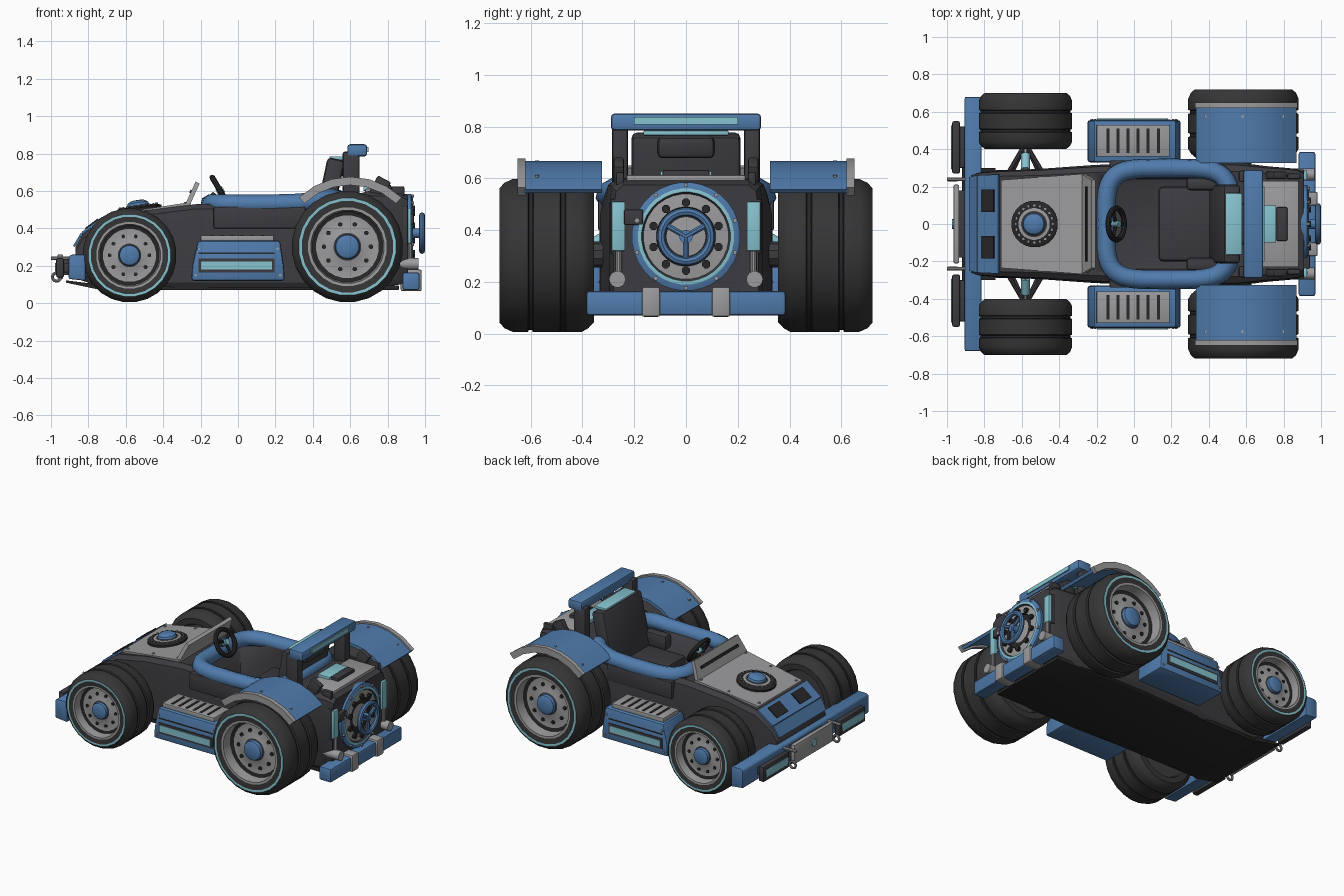
import bpy, bmesh, math
from mathutils import Vector, Matrix

if "Cube" in bpy.data.objects:
    bpy.data.objects.remove(bpy.data.objects["Cube"])

COLORS = {"dark": (.046, .044, .051), "tyre": (.036, .036, .038), "black": (.02, .02, .022),
          "blue": (.08, .2, .415), "cyan": (.24, .55, .63), "grey": (.33, .33, .34)}
MATS = {}
for key, rgb in COLORS.items():
    m = bpy.data.materials.new(key + " paint")
    m.use_nodes = True
    m.diffuse_color = (*rgb, 1)
    bsdf = next(n for n in m.node_tree.nodes if n.type == 'BSDF_PRINCIPLED')
    bsdf.inputs["Base Color"].default_value = (*rgb, 1)
    bsdf.inputs["Roughness"].default_value = .7
    MATS[key] = m


def finish(name, bm, mats, angle=32):
    bmesh.ops.recalc_face_normals(bm, faces=bm.faces)
    for f in bm.faces:
        f.smooth = True
    for e in bm.edges:
        e.smooth = len(e.link_faces) == 2 and e.calc_face_angle() < math.radians(angle)
    me = bpy.data.meshes.new(name)
    bm.to_mesh(me)
    bm.free()
    for key in mats:
        me.materials.append(MATS[key])
    ob = bpy.data.objects.new(name, me)
    bpy.context.collection.objects.link(ob)
    return ob


def round_edges(bm, width):
    if width:
        bmesh.ops.bevel(bm, geom=bm.edges[:], offset=width, segments=2, profile=.5, affect='EDGES')


def box(name, x, y, z, mat, bevel=.008, tilt=0):
    """Box from (min, max) pairs, optionally tilted about y."""
    lo, hi = Vector((x[0], y[0], z[0])), Vector((x[1], y[1], z[1]))
    bm = bmesh.new()
    bmesh.ops.create_cube(bm, size=1)
    bmesh.ops.scale(bm, vec=hi - lo, verts=bm.verts)
    round_edges(bm, bevel)
    bm.transform(Matrix.Translation((lo + hi) / 2) @ Matrix.Rotation(math.radians(tilt), 4, 'Y'))
    return finish(name, bm, [mat])


def prism(name, pts, y0, y1, mat, bevel=0):
    """Profile in x and z, extruded along y."""
    bm = bmesh.new()
    face = bm.faces.new([bm.verts.new((x, y0, z)) for x, z in pts])
    ext = bmesh.ops.extrude_face_region(bm, geom=[face])
    bmesh.ops.translate(bm, vec=(0, y1 - y0, 0), verts=[v for v in ext["geom"] if isinstance(v, bmesh.types.BMVert)])
    bmesh.ops.recalc_face_normals(bm, faces=bm.faces)
    round_edges(bm, bevel)
    return finish(name, bm, [mat])


def plate(name, a, b, mat, thick=.014):
    """Symmetric sloping plate; a and b are (x, half width, z) of its two ends."""
    n = Vector((a[2] - b[2], 0, b[0] - a[0])).normalized()
    quad = [Vector(p) for p in ((a[0], -a[1], a[2]), (b[0], -b[1], b[2]), (b[0], b[1], b[2]), (a[0], a[1], a[2]))]
    bm = bmesh.new()
    low, top = ([bm.verts.new(p + n * h) for p in quad] for h in (0, thick))
    bm.faces.new(low)
    bm.faces.new(top)
    for i in range(4):
        j = (i + 1) % 4
        bm.faces.new((low[i], low[j], top[j], top[i]))
    return finish(name, bm, [mat])


def lathe(name, origin, axis, profile, seg=24, closed=False):
    """Turn (radius, height, colour) points around an axis."""
    keys = list(dict.fromkeys(p[2] for p in profile))
    bm = bmesh.new()
    turn = [2 * math.pi * (i + .5) / seg for i in range(seg)]
    rings = [[bm.verts.new((r * math.cos(t), r * math.sin(t), h)) for t in turn] for r, h, _ in profile]
    for k in range(len(profile) - (0 if closed else 1)):
        a, b = rings[k], rings[(k + 1) % len(rings)]
        for i in range(seg):
            j = (i + 1) % seg
            bm.faces.new((a[i], a[j], b[j], b[i])).material_index = keys.index(profile[k][2])
    if not closed:
        for ring, p in ((rings[0], profile[0]), (rings[-1], profile[-1])):
            bm.faces.new(ring).material_index = keys.index(p[2])
    rot = Vector((0, 0, 1)).rotation_difference(Vector(axis)).to_matrix().to_4x4()
    bm.transform(Matrix.Translation(origin) @ rot)
    return finish(name, bm, keys)


def rod(name, p, q, r, mat, seg=10):
    d = Vector(q) - Vector(p)
    return lathe(name, p, d.normalized(), [(r, 0, mat), (r, d.length, mat)], seg)


def torus(name, origin, axis, R, r, mat, seg=28):
    ring = [2 * math.pi * i / 8 for i in range(8)]
    return lathe(name, origin, axis, [(R + r * math.cos(t), r * math.sin(t), mat) for t in ring], seg, True)


# Body shell lofted along its length: x, half width, bottom, top, half width of top
STATIONS = [(-.87, .26, .16, .3, .24), (-.83, .275, .12, .37, .25), (-.72, .285, .08, .45, .255),
            (-.5, .295, .08, .495, .26), (-.22, .315, .08, .53, .275), (.2, .335, .08, .53, .29),
            (.55, .33, .08, .56, .28), (.7, .31, .08, .6, .27), (.87, .295, .1, .595, .26), (.91, .28, .12, .575, .24)]
bm = bmesh.new()
loops = []
for x, w, zb, zt, tw in STATIONS:
    half = [(w - .02, zb), (w, zb + .03), (w, zt - .09), ((w + tw) / 2 + .01, zt - .025), (tw, zt)]
    loops.append([bm.verts.new((x, y, z)) for y, z in half + [(-y, z) for y, z in reversed(half)]])
for a, b in zip(loops, loops[1:]):
    for i in range(10):
        bm.faces.new((a[i], a[(i + 1) % 10], b[(i + 1) % 10], b[i]))
bm.faces.new(loops[0])
bm.faces.new(loops[-1])
body = finish("body_shell", bm, ["dark"])

# Cockpit opening
cutter = box("cockpit_cutter", (-.16, .52), (-.25, .25), (.24, .9), "dark", .03)
mod = body.modifiers.new("cockpit", 'BOOLEAN')
mod.object, mod.operation, mod.solver = cutter, 'DIFFERENCE', 'EXACT'
bpy.context.view_layer.update()
cut = bpy.data.meshes.new_from_object(body.evaluated_get(bpy.context.evaluated_depsgraph_get()))
body.modifiers.clear()
body.data = cut
bpy.data.objects.remove(cutter)
box("underfloor", (-.74, .86), (-.29, .29), (.07, .095), "black", .005)
prism("splitter", [(-.92, .122), (-.92, .11), (-.74, .072), (-.74, .1)], -.3, .3, "black")

# Padded cockpit rim
curve = bpy.data.curves.new("rim_path", 'CURVE')
curve.dimensions, curve.bevel_depth, curve.bevel_resolution = '3D', .052, 2
sp = curve.splines.new('POLY')
sp.points.add(39)
sp.use_cyclic_u = True
for i, p in enumerate(sp.points):
    c, s = math.cos(i * math.pi / 20), math.sin(i * math.pi / 20)
    x = .185 + .335 * math.copysign(abs(c) ** .45, c)
    p.co = (x, .298 * math.copysign(abs(s) ** .45, s), .53 + max(0, x - .3) * .15, 1)
tmp = bpy.data.objects.new("rim_tmp", curve)
bpy.context.collection.objects.link(tmp)
bpy.context.view_layer.update()
bm = bmesh.new()
bm.from_mesh(bpy.data.meshes.new_from_object(tmp.evaluated_get(bpy.context.evaluated_depsgraph_get())))
bpy.data.objects.remove(tmp)
finish("cockpit_rim", bm, ["blue"], 60)

# Hood, nose panels and filler cap
plate("hood_panel", (-.71, .235, .456), (-.25, .27, .527), "grey")
plate("nose_panel", (-.83, .26, .37), (-.72, .265, .452), "blue", .012)
plate("nose_lip", (-.872, .25, .3), (-.83, .26, .37), "blue", .012)
for s in (1, -1):
    box("nose_vent", (-.822, -.737), (s * .125 - .06, s * .125 + .06), (.414, .429), "black", 0, -37)
lathe("filler_cap", (-.53, 0, .49), (-.14, 0, 1),
      [(.125, 0, "black"), (.125, .02, "black"), (.105, .028, "black"), (.085, .03, "grey"), (.07, .03, "dark"),
       (.06, .035, "blue"), (.055, .048, "blue"), (.035, .06, "blue"), (.015, .062, "blue")])
for i in range(20):
    t = i * math.pi / 10
    x, y = -.53 + .1 * math.cos(t), .1 * math.sin(t)
    rod("cap_tooth", (x, y, .49), (x - .003, y, .525 + .14 * (x + .53)), .007, "grey", 6)

# Windscreen and steering
plate("windscreen", (-.255, .265, .53), (-.205, .235, .64), "grey", .024)
box("windscreen_slot", (-.258, -.248), (-.2, .2), (.588, .606), "black", 0, 25)
AX = Vector((.85, 0, .5)).normalized()
hub = Vector((-.095, 0, .6))
torus("steering_wheel", hub, AX, .085, .015, "black", 20)
rod("steering_column", hub - AX * .03, (-.2, 0, .5), .018, "dark")
rod("steering_hub", hub - AX * .02, hub + AX * .02, .02, "cyan")
for t in (0, 2.09, 4.19):
    d = Vector((-.5, 0, .85)) * -math.cos(t) + Vector((0, 1, 0)) * math.sin(t)
    rod("steering_spoke", hub, hub + d * .085, .01, "black", 6)

# Seat, armrests, headrest and roll bar
box("seat_cushion", (.13, .46), (-.2, .2), (.3, .43), "dark", .025)
box("seat_back", (.435, .53), (-.21, .21), (.36, .775), "dark", .02, 12)
box("headrest", (.52, .6), (-.11, .11), (.68, .765), "dark", .02, 8)
box("headrest_cap", (.488, .578), (-.165, .165), (.765, .785), "cyan", .006)
for s in (1, -1):
    box("armrest", (.28, .45), sorted((s * .18, s * .25)), (.42, .52), "dark", .02)
    box("roll_post", (.56, .65), sorted((s * .225, s * .285)), (.53, .81), "dark", .01)
box("roll_bar", (.585, .69), (-.29, .29), (.785, .85), "blue", .014)
box("roll_bar_strip", (.688, .697), (-.2, .2), (.808, .836), "cyan", 0)

# Engine deck
box("deck_panel", (.68, .88), (-.23, .23), (.59, .612), "grey", .004)
box("deck_lamp", (.67, .76), (-.1, .1), (.6, .628), "cyan", .005)
box("deck_box", (.762, .82), (-.09, .09), (.6, .632), "dark", .006)
for s in (1, -1):
    box("deck_rail", (.72, .8), sorted((s * .24, s * .28)), (.57, .67), "dark", .008, 28)
    box("deck_stop", (.82, .89), sorted((s * .24, s * .27)), (.57, .625), "dark")

# Round rear cover with hand wheel
lathe("rear_cover", (.88, 0, .375), (1, 0, 0),
      [(.21, 0, "blue"), (.21, .045, "blue"), (.186, .055, "cyan"), (.172, .055, "dark"), (.165, .045, "grey"),
       (.115, .05, "black"), (.11, .035, "black"), (.075, .035, "grey"), (.02, .045, "grey")], 32)
torus("hand_wheel", (.984, 0, .375), (1, 0, 0), .096, .016, "blue")
rod("hand_wheel_hub", (.91, 0, .375), (.99, 0, .375), .026, "blue", 16)
for i in range(10):
    t = i * math.pi / 5
    y, z = math.sin(t), math.cos(t)
    rod("cover_bolt", (.92, y * .132, .375 + z * .132), (.945, y * .132, .375 + z * .132), .017, "black", 8)
    rod("cover_stud", (.92, y * .199, .375 + z * .199), (.94, y * .199, .375 + z * .199), .009, "grey", 6)
for i in range(3):
    t = math.pi / 3 + i * math.pi * 2 / 3
    rod("hand_wheel_spoke", (.98, 0, .375), (.98, .096 * math.sin(t), .375 + .096 * math.cos(t)), .012, "blue", 8)
box("rear_bracket", (.87, .94), (-.24, -.165), (.42, .48), "dark")
box("rear_bumper", (.88, .97), (-.385, .385), (.07, .165), "blue", .012)

# Front bumper
prism("front_bumper", [(-.905, .13), (-.905, .25), (-.89, .26), (-.815, .26), (-.815, .12)], -.68, .68, "blue", .008)
box("bumper_plate", (-.965, -.935), (-.21, .21), (.13, .26), "grey", .006)
box("plate_mount", (-.94, -.9), (-.18, .18), (.15, .235), "dark", .004)
rod("plate_stud", (-.95, 0, .2), (-.972, 0, .2), .026, "cyan")

# Paired parts on both sides
for s in (1, -1):
    def span(a, b):
        return sorted((s * a, s * b))
    box("rear_clamp", (.87, .982), span(.1, .17), (.065, .18), "grey")
    box("tail_frame", (.88, .908), span(.228, .292), (.31, .52), "dark", .005)
    box("tail_lamp", (.9, .925), span(.235, .287), (.32, .51), "cyan", .004)
    rod("exhaust", (.84, s * .265, .21), (.965, s * .265, .21), .032, "grey", 14)
    rod("exhaust_riser", (.92, s * .26, .21), (.92, s * .26, .32), .012, "grey")
    # Front lamps and tow hooks
    box("front_lamp_frame", (-.972, -.93), span(.27, .55), (.138, .242), "dark", .01)
    box("front_lamp_bracket", (-.94, -.9), span(.3, .52), (.165, .215), "dark", .004)
    box("front_lamp", (-.978, -.968), span(.292, .528), (.164, .216), "cyan", .004)
    rod("tow_pin", (-.9, s * .24, .24), (-1, s * .24, .24), .01, "grey", 8)
    torus("tow_hook", (-.97, s * .235, .14), (0, 1, 0), .022, .008, "grey", 14)
    # Side pods
    prism("side_pod", [(-.25, .12), (.25, .12), (.245, .2), (.225, .335), (-.215, .335), (-.245, .2)],
          s * .33, s * .555, "blue", .014)
    box("pod_vent", (-.2, .19), span(.36, .53), (.33, .362), "grey", .004)
    for i in range(6):
        x = -.14 + i * .054
        box("vent_slot", (x - .008, x + .008), span(.38, .51), (.36, .365), "black", 0)
    box("pod_lamp_frame", (-.21, .195), span(.55, .559), (.165, .238), "dark", 0)
    box("pod_lamp", (-.198, .183), span(.555, .564), (.18, .224), "cyan", 0)
    box("pod_seam", (-.21, .195), span(.55, .557), (.262, .27), "black", 0)
    for x, z in ((-.21, .29), (.21, .29), (-.225, .15), (.225, .15)):
        rod("pod_rivet", (x, s * .54, z), (x, s * .562, z), .008, "grey", 6)
    box("cockpit_side_panel", (-.13, .36), span(.3, .34), (.4, .515), "dark", .006)
    # Rear fenders
    for name, y0, y1, r0, r1, mat in (("fender", .325, .63, .365, .386, "blue"), ("fender_lip", .62, .65, .352, .396, "grey")):
        arc = [math.radians(134 - i * 88 / 6) for i in range(7)]
        pts = [(r1, a) for a in arc] + [(r0, a) for a in reversed(arc)]
        prism(name, [(.6 + r * math.cos(a), .28 + r * math.sin(a)) for r, a in pts], s * y0, s * y1, mat)
    for x in (.38, .58, .8):
        z = .28 + math.sqrt(.383 ** 2 - (x - .6) ** 2)
        rod("fender_rivet", (x, s * .575, z - .02), (x, s * .575, z + .006), .008, "grey", 6)
    for x, y in ((-.69, .2), (-.48, .225), (-.28, .24)):
        z = .456 + (x + .71) * .154
        rod("hood_rivet", (x, s * y, z), (x, s * y, z + .02), .009, "grey", 6)
    # Suspension
    for x, z in ((-.68, .32), (-.48, .32), (-.66, .18), (-.5, .18)):
        rod("front_arm", (x, s * .26, z), (-.58, s * .43, z * .5 + .13), .012, "dark", 8)
    rod("front_shock_rod", (-.58, s * .26, .4), (-.58, s * .42, .31), .012, "grey", 8)
    rod("front_shock", (-.58, s * .29, .383), (-.58, s * .37, .338), .026, "cyan", 12)
    rod("front_axle", (-.58, s * .26, .255), (-.58, s * .44, .255), .025, "dark")
    rod("rear_axle", (.58, s * .25, .305), (.58, s * .4, .305), .05, "dark")
    # Wheels
    for name, x, R, y0, y1 in (("front_wheel", -.58, .252, .4, .7), ("rear_wheel", .585, .298, .355, .72)):
        w = y1 - y0
        prof = [(.15, .06, "dark"), (.68, .06, "tyre"), (.72, 0, "tyre"), (.87, 0, "tyre"), (.95, .06, "tyre"),
                (1, .13, "tyre")]
        for g in (.33, .67):
            prof += [(1, g - .03, "tyre"), (.965, g - .02, "black"), (.965, g + .02, "black"), (1, g + .03, "tyre")]
        prof += [(1, .86, "tyre"), (.95, .95, "tyre"), (.878, 1, "cyan"), (.825, 1, "tyre"), (.71, .985, "grey"),
                 (.66, .985, "grey"), (.635, .8, "black"), (.565, .78, "grey"), (.25, .83, "dark"),
                 (.22, .84, "blue"), (.21, .9, "blue"), (.17, .92, "blue"), (.03, .92, "blue")]
        lathe(name, (x, s * y0, R + .004), (0, s, 0), [(r * R, h * w, c) for r, h, c in prof], 24)
        for i in range(10):
            t = i * math.pi / 5
            bx, bz = x + R * .42 * math.cos(t), R + .004 + R * .42 * math.sin(t)
            rod("wheel_bolt", (bx, s * (y0 + w * .78), bz), (bx, s * (y0 + w * .825), bz), R * .042, "black", 8)
